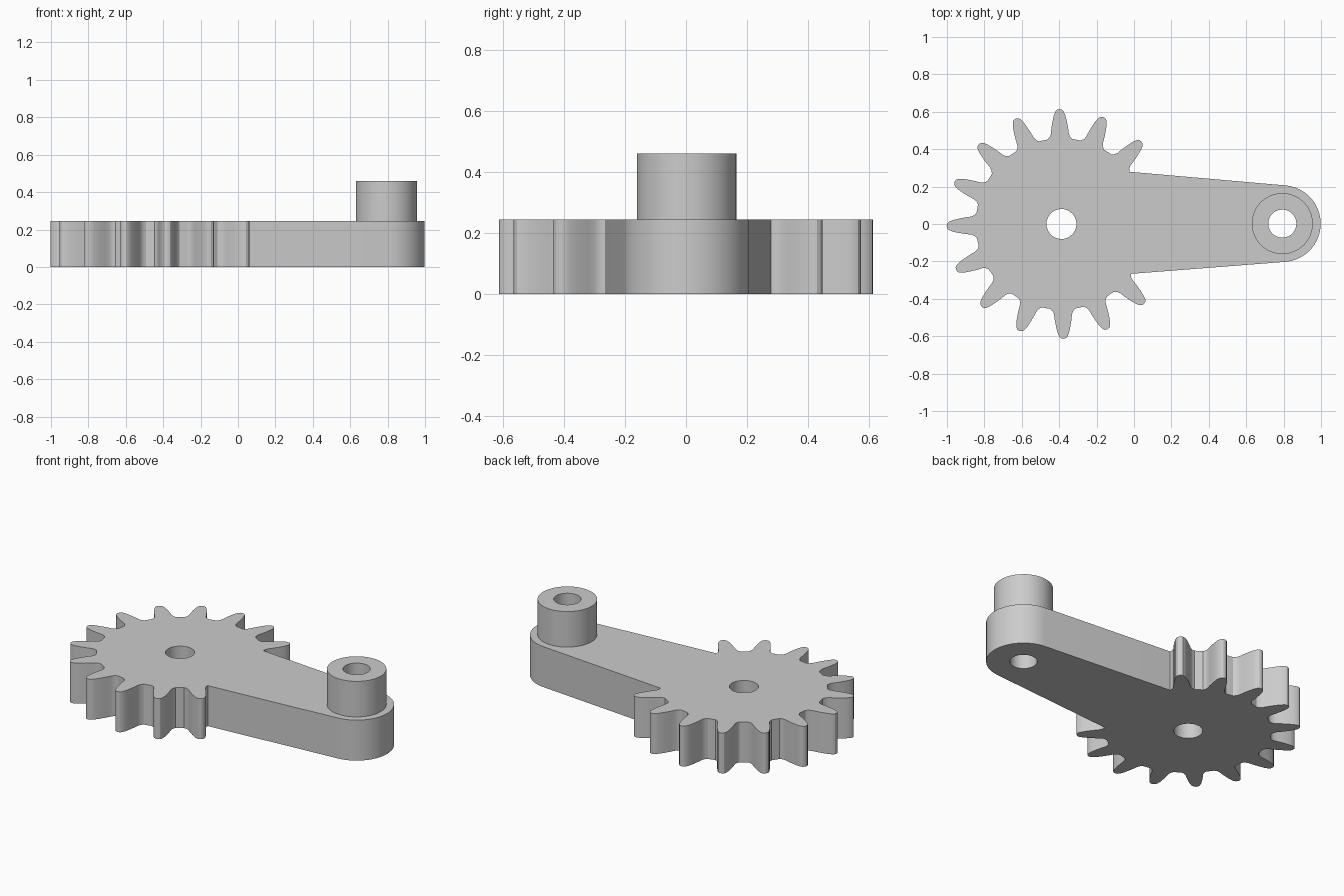
import bpy
import bmesh
from math import sin, cos, pi, radians
from mathutils import Vector, Matrix

cube = bpy.data.objects.get("Cube")
if cube:
    bpy.data.objects.remove(cube, do_unlink=True)

# One plain grey for the whole part
grey = bpy.data.materials.new("plain grey")
grey.use_nodes = True
colour = (0.6, 0.6, 0.6, 1)
grey.diffuse_color = colour
grey.node_tree.nodes["Principled BSDF"].inputs["Base Color"].default_value = colour

GEAR = Vector((-0.388, 0))
PIN = Vector((0.793, 0.002))
BODY_TOP, PIN_TOP = 0.245, 0.46


def arc(centre, radius, start, end, steps):
    angles = [radians(start + (end - start) * i / steps) for i in range(steps + 1)]
    return [centre + radius * Vector((cos(a), sin(a))) for a in angles]


def circle(centre, radius):
    return arc(centre, radius, 0, 360, 64)[:-1]


def plate(name, loops, bottom, top):
    """Extrude an outline with holes into a solid plate."""
    curve = bpy.data.curves.new(name + "_outline", "CURVE")
    curve.dimensions = "2D"
    curve.fill_mode = "BOTH"
    curve.extrude = (top - bottom) / 2
    for loop in loops:
        spline = curve.splines.new("POLY")
        spline.points.add(len(loop) - 1)
        for point, p in zip(spline.points, loop):
            point.co = (p.x, p.y, 0, 1)
        spline.use_cyclic_u = True
    source = bpy.data.objects.new(name + "_source", curve)
    bpy.context.collection.objects.link(source)
    graph = bpy.context.evaluated_depsgraph_get()
    mesh = bpy.data.meshes.new_from_object(source.evaluated_get(graph))
    bpy.data.objects.remove(source, do_unlink=True)

    # Weld caps to walls and lift into place
    bm = bmesh.new()
    bm.from_mesh(mesh)
    bmesh.ops.remove_doubles(bm, verts=bm.verts, dist=0.0001)
    bmesh.ops.recalc_face_normals(bm, faces=bm.faces)
    bmesh.ops.translate(bm, verts=bm.verts, vec=(0, 0, (bottom + top) / 2))
    bm.to_mesh(mesh)
    bm.free()

    mesh.name = name
    mesh.materials.clear()
    mesh.materials.append(grey)
    obj = bpy.data.objects.new(name, mesh)
    bpy.context.collection.objects.link(obj)
    bpy.ops.object.select_all(action="DESELECT")
    obj.select_set(True)
    bpy.context.view_layer.objects.active = obj
    bpy.ops.object.shade_smooth_by_angle(angle=radians(25))
    return obj


# Half tooth: distance from gear centre, half width
half_tooth = [(0.453, 0.067), (0.465, 0.055), (0.482, 0.048), (0.51, 0.045),
              (0.545, 0.039), (0.58, 0.031), (0.602, 0.022), (0.611, 0.013)]
tooth = [Vector((r, -w)) for r, w in half_tooth]
tooth += [Vector((0.614, 0))]
tooth += [Vector((r, w)) for r, w in reversed(half_tooth)]

# Sixteen-tooth pitch, with three teeth replaced by the arm
outline = []
for k in range(2, 15):
    turn = Matrix.Rotation(radians(1 + 22.5 * k), 2)
    outline += [GEAR + turn @ p for p in tooth]
outline += arc(PIN, 0.205, -84.5, 84.5, 40)

pin_hole = circle(PIN, 0.075)
plate("gear_arm", [outline, circle(GEAR, 0.08), pin_hole], 0, BODY_TOP)
plate("pin_boss", [circle(PIN, 0.163), pin_hole], BODY_TOP, PIN_TOP)
